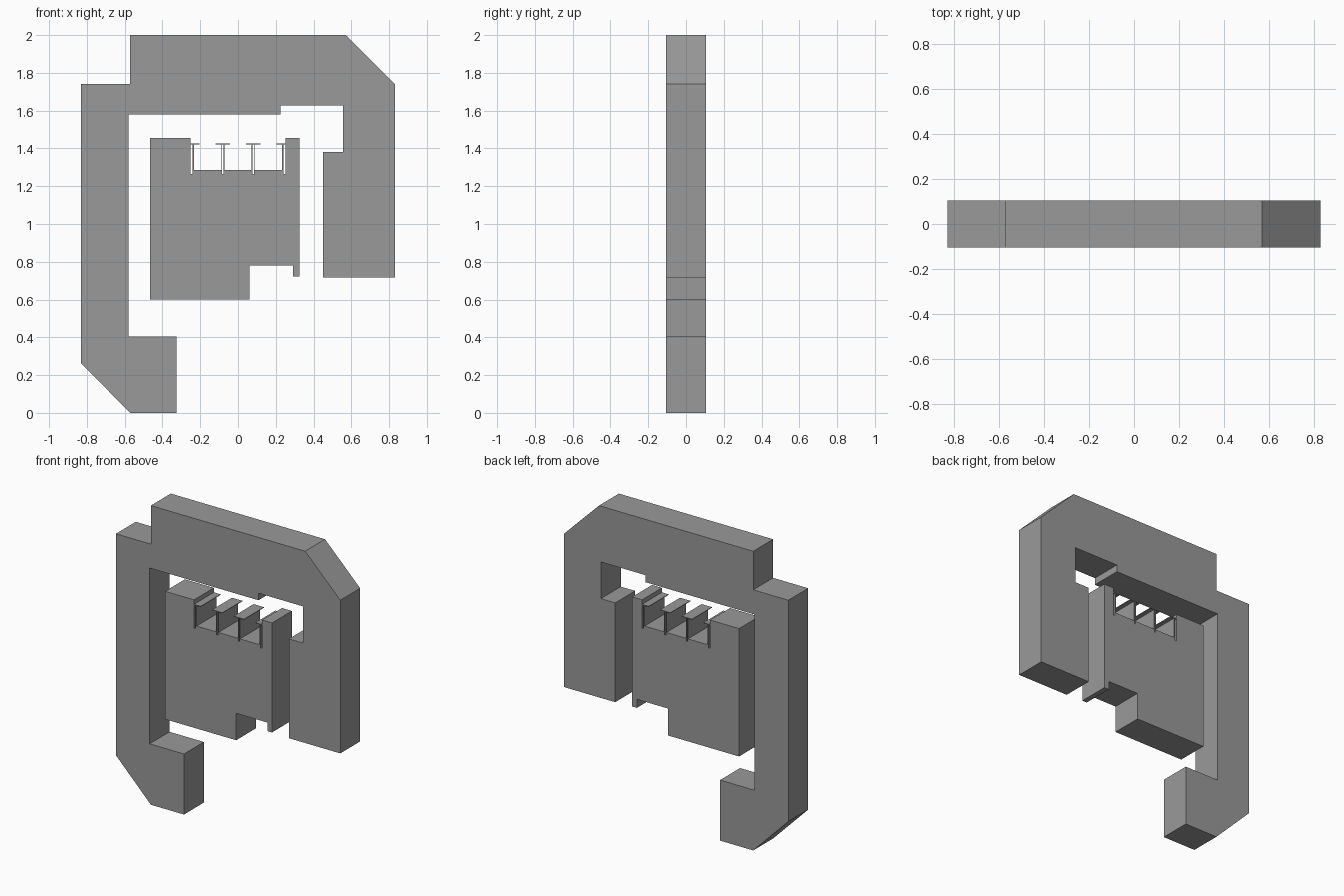
import bpy, bmesh

if "Cube" in bpy.data.objects:
    bpy.data.objects.remove(bpy.data.objects["Cube"])

HALF_DEPTH = 0.105
grey = bpy.data.materials.new("dark_grey")
grey.diffuse_color = (0.32, 0.32, 0.32, 1)
grey.use_nodes = True
grey.node_tree.nodes["Principled BSDF"].inputs["Base Color"].default_value = grey.diffuse_color


def extrude_profile(name, points):
    """Extrude an x-z outline through the full depth."""
    bm = bmesh.new()
    face = bm.faces.new([bm.verts.new((x, -HALF_DEPTH, z)) for x, z in points])
    out = bmesh.ops.extrude_face_region(bm, geom=[face])
    moved = [g for g in out["geom"] if isinstance(g, bmesh.types.BMVert)]
    bmesh.ops.translate(bm, verts=moved, vec=(0, 2 * HALF_DEPTH, 0))
    bmesh.ops.recalc_face_normals(bm, faces=bm.faces)
    mesh = bpy.data.meshes.new(name)
    bm.to_mesh(mesh)
    bm.free()
    mesh.materials.append(grey)
    obj = bpy.data.objects.new(name, mesh)
    bpy.context.collection.objects.link(obj)
    return obj


# Outer hooked frame
extrude_profile("outer_frame", [
    (-0.571, 2.0), (0.57, 2.0), (0.83, 1.742), (0.83, 0.718), (0.45, 0.718),
    (0.45, 1.382), (0.556, 1.382), (0.556, 1.627), (0.225, 1.627),
    (0.225, 1.58), (-0.58, 1.58), (-0.58, 0.405), (-0.326, 0.405),
    (-0.326, 0.0), (-0.571, 0.0), (-0.83, 0.262), (-0.83, 1.742),
    (-0.571, 1.742)])

# Inner block: recess floor with thin upright walls beside narrow slots
FLOOR, SLOT, TOP, CAP = 1.285, 1.265, 1.421, 1.425
WALL, GAP, SIDE = 0.004, 0.004, 0.252
recess = [(-SIDE, 1.455), (-SIDE, SLOT), (-0.24, SLOT), (-0.24, TOP),
          (-0.233, TOP), (-0.233, FLOOR)]
for c in (-0.08, 0.08):
    recess += [(c - GAP - WALL, FLOOR), (c - GAP - WALL, TOP),
               (c - GAP, TOP), (c - GAP, SLOT), (c + GAP, SLOT),
               (c + GAP, TOP), (c + GAP + WALL, TOP), (c + GAP + WALL, FLOOR)]
recess += [(-x, z) for x, z in reversed(recess[:6])]
extrude_profile("inner_block", [
    (0.325, 1.455), (0.325, 0.723), (0.29, 0.723), (0.29, 0.78),
    (0.06, 0.78), (0.06, 0.6), (-0.466, 0.6), (-0.466, 1.455)] + recess)

# Flat caps over the upright walls
for i, (a, b) in enumerate([(-SIDE, -0.203), (-0.118, -0.042),
                            (0.042, 0.118), (0.203, SIDE)]):
    extrude_profile(f"wall_cap_{i + 1}", [(a, TOP), (b, TOP), (b, CAP), (a, CAP)])
